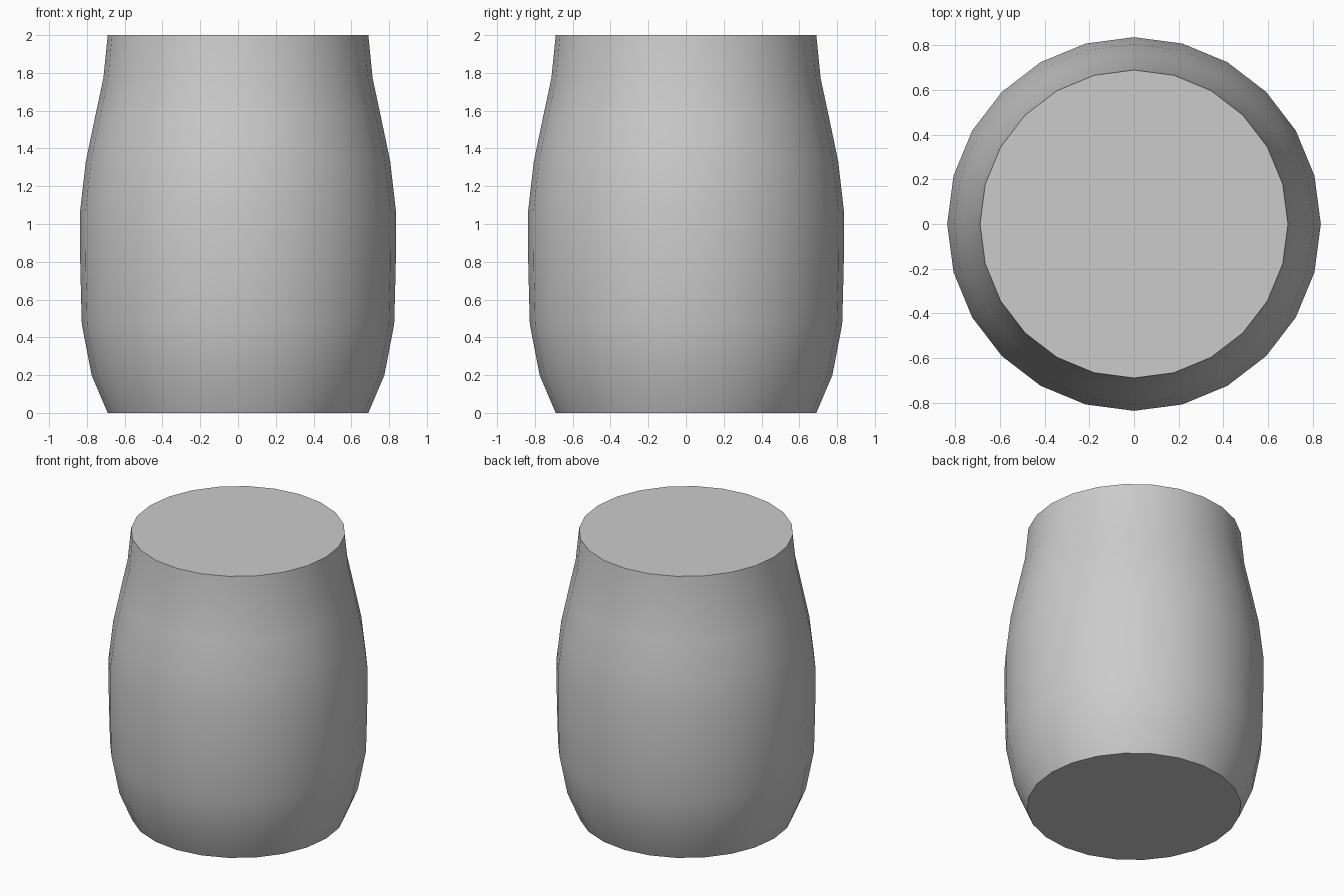
import bpy, bmesh, math

if "Cube" in bpy.data.objects:
    bpy.data.objects.remove(bpy.data.objects["Cube"])

# Profile of the barrel: (radius, height)
PROFILE = [(0.69, 0), (0.775, 0.20), (0.827, 0.47), (0.835, 0.77), (0.837, 1.06),
           (0.806, 1.33), (0.758, 1.56), (0.713, 1.77), (0.69, 2.0)]
SIDES = 24

# Barrel body: stacked rings with flat caps
bm = bmesh.new()
rings = [[bm.verts.new((r * math.cos(math.tau * i / SIDES),
                        r * math.sin(math.tau * i / SIDES), z))
          for i in range(SIDES)] for r, z in PROFILE]
for low, high in zip(rings, rings[1:]):
    for i in range(SIDES):
        j = (i + 1) % SIDES
        bm.faces.new((low[i], low[j], high[j], high[i]))
bm.faces.new(rings[0][::-1])
bm.faces.new(rings[-1])

mesh = bpy.data.meshes.new("barrel_body")
bm.to_mesh(mesh)
bm.free()
barrel = bpy.data.objects.new("barrel_body", mesh)
bpy.context.collection.objects.link(barrel)

# Smooth sides, crisp rims
bpy.context.view_layer.objects.active = barrel
barrel.select_set(True)
bpy.ops.object.shade_smooth_by_angle(angle=math.radians(35))
